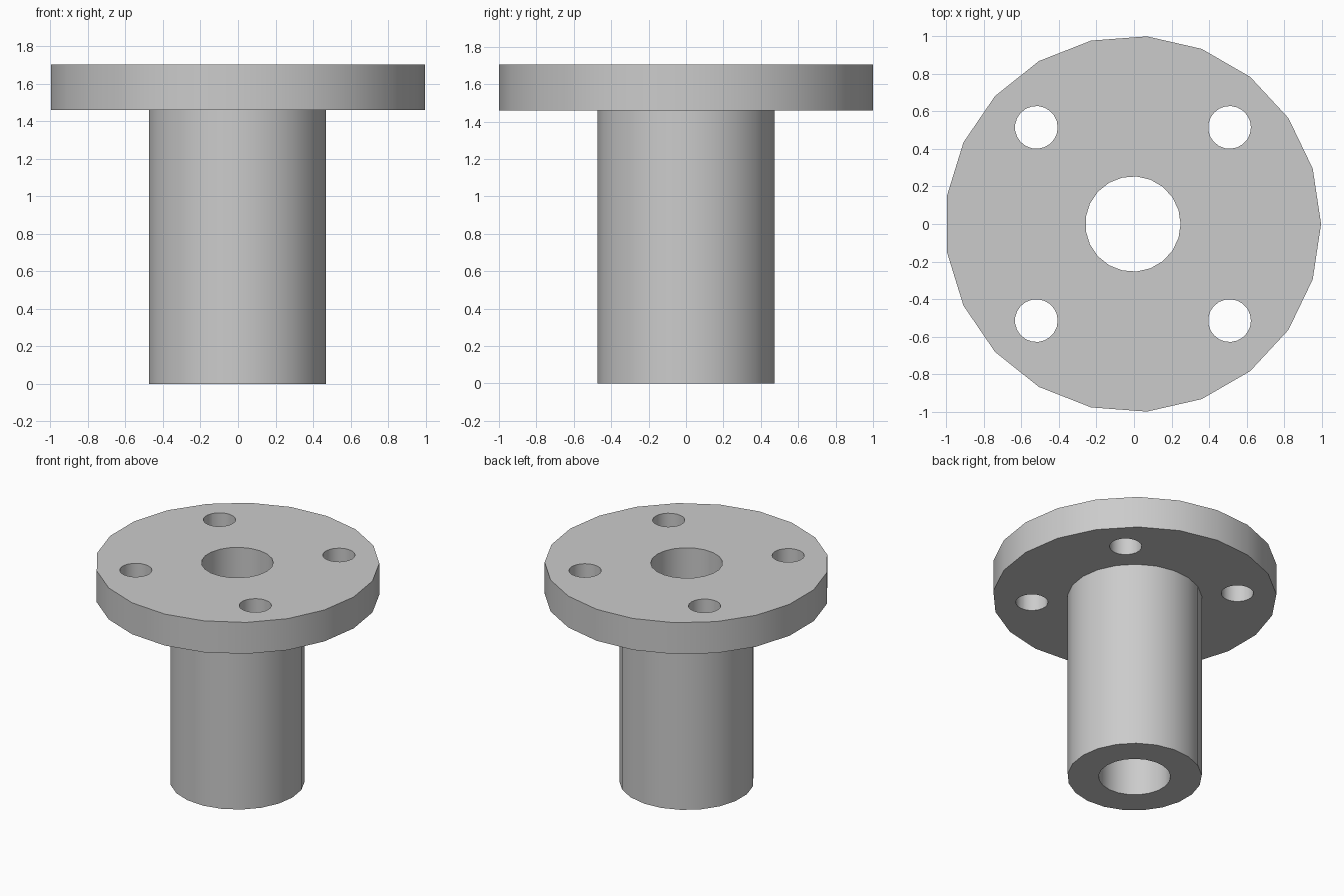
import bpy
import bmesh
from math import cos, sin, tau

SIDES = 21
CENTRE_X = -0.0056
FLANGE_R, SLEEVE_R, BORE_R, BOLT_R = 1.0028, 0.475, 0.254, 0.114
FLANGE_Z, TOP_Z = 1.459, 1.704
BOLT_OFFSET = 0.515

cube = bpy.data.objects.get("Cube")
if cube:
    bpy.data.objects.remove(cube, do_unlink=True)


def make_material(name, colour):
    mat = bpy.data.materials.new(name)
    mat.use_nodes = True
    mat.diffuse_color = colour
    mat.node_tree.nodes["Principled BSDF"].inputs["Base Color"].default_value = colour
    return mat


def lathe(name, profile, closed, x=0, y=0):
    """Turn a (radius, height) profile about a vertical axis; open ones get end caps."""
    bm = bmesh.new()
    rings = [[bm.verts.new((r * cos(tau * i / SIDES), r * sin(tau * i / SIDES), z))
              for i in range(SIDES)] for r, z in profile]
    pairs = list(zip(rings, rings[1:]))
    if closed:
        pairs.append((rings[-1], rings[0]))
    else:
        bm.faces.new(rings[0])
        bm.faces.new(rings[-1])
    for low, high in pairs:
        for i in range(SIDES):
            j = (i + 1) % SIDES
            bm.faces.new((low[i], low[j], high[j], high[i]))
    bmesh.ops.recalc_face_normals(bm, faces=bm.faces)
    mesh = bpy.data.meshes.new(name)
    bm.to_mesh(mesh)
    bm.free()
    obj = bpy.data.objects.new(name, mesh)
    obj.location = (x, y, 0)
    bpy.context.collection.objects.link(obj)
    return obj


grey = make_material("plain grey", (0.6, 0.6, 0.6, 1))

# Sleeve and flange, turned as one piece around the through bore
body = lathe("flanged_sleeve", [(BORE_R, 0), (SLEEVE_R, 0), (SLEEVE_R, FLANGE_Z),
                                (FLANGE_R, FLANGE_Z), (FLANGE_R, TOP_Z), (BORE_R, TOP_Z)],
             True, CENTRE_X)
body.data.materials.append(grey)

# Four bolt holes drilled through the flange
drills = []
for sx in (-1, 1):
    for sy in (-1, 1):
        drill = lathe("bolt_hole_drill", [(BOLT_R, FLANGE_Z - 0.1), (BOLT_R, TOP_Z + 0.1)],
                      False, CENTRE_X + sx * BOLT_OFFSET, sy * BOLT_OFFSET)
        drill.hide_render = True
        drill.data.materials.append(grey)
        cut = body.modifiers.new("bolt_hole", 'BOOLEAN')
        cut.operation = 'DIFFERENCE'
        cut.solver = 'EXACT'
        cut.object = drill
        drills.append(drill)

bpy.ops.object.select_all(action='DESELECT')
body.select_set(True)
bpy.context.view_layer.objects.active = body
for name in [m.name for m in body.modifiers]:
    bpy.ops.object.modifier_apply(modifier=name)
for drill in drills:
    bpy.data.objects.remove(drill, do_unlink=True)

# Round walls smooth, rims crisp
bpy.ops.object.shade_smooth_by_angle(angle=0.6)
